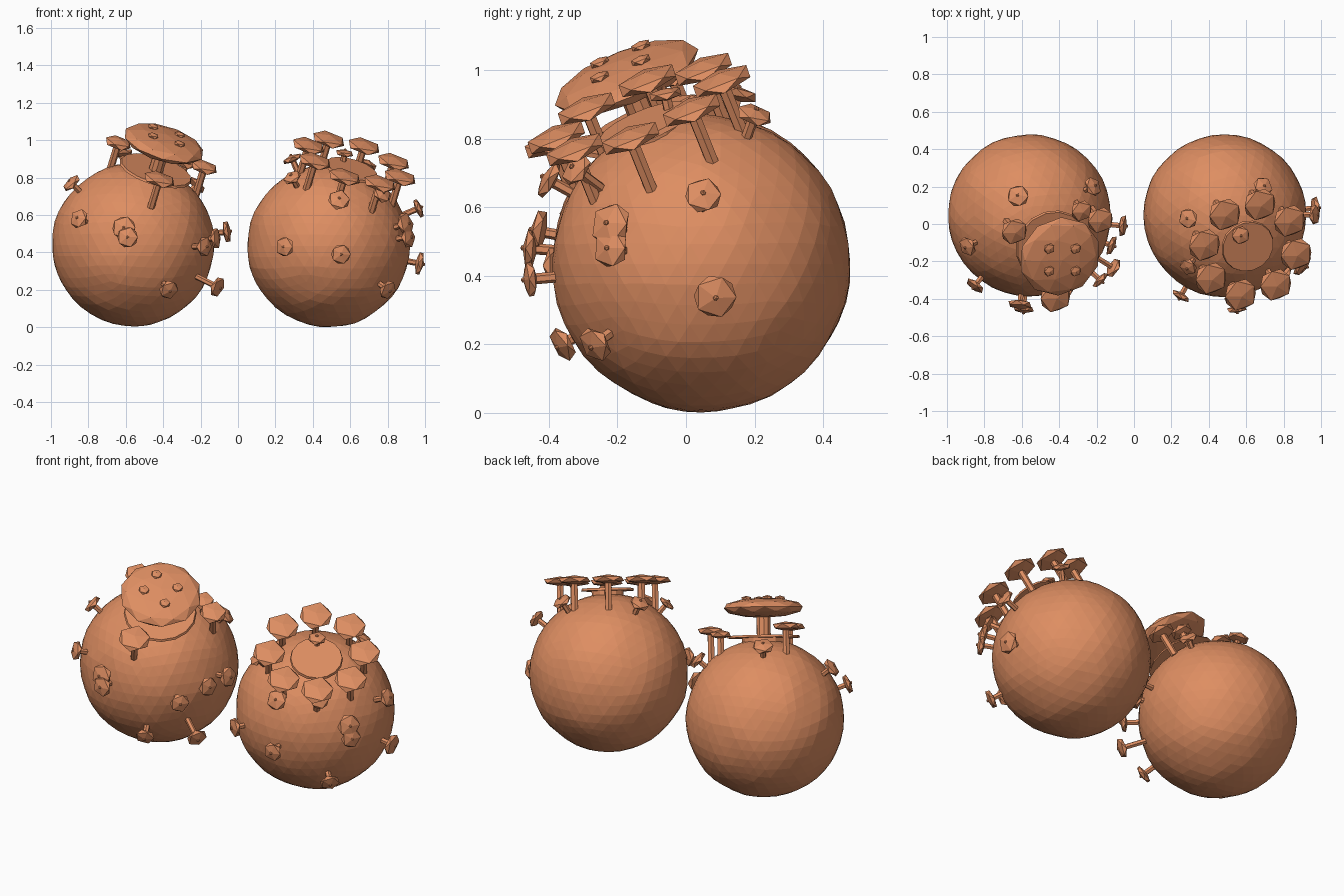
import bpy, bmesh, math
from mathutils import Vector, Matrix, noise

if "Cube" in bpy.data.objects:
    bpy.data.objects.remove(bpy.data.objects["Cube"])

clay = bpy.data.materials.new("terracotta")
clay.diffuse_color = (0.73, 0.27, 0.122, 1)
clay.use_nodes = True
clay.node_tree.nodes["Principled BSDF"].inputs["Base Color"].default_value = clay.diffuse_color

AXIS = Vector((0.27, -0.36, 0.89)).normalized()   # shared tilt of both crowns
LEFT = Vector((-0.56, 0.045, 0.44))
RIGHT = Vector((0.485, 0.045, 0.435))
RADIUS = 0.435


def finish(name, bm):
    mesh = bpy.data.meshes.new(name)
    bm.to_mesh(mesh)
    bm.free()
    mesh.materials.append(clay)
    obj = bpy.data.objects.new(name, mesh)
    bpy.context.collection.objects.link(obj)


def frame(point, normal):
    return Matrix.Translation(point) @ normal.to_track_quat('Z', 'Y').to_matrix().to_4x4()


def add_cap(bm, point, normal, r, half, detail=1):
    # flattened icosahedron
    m = frame(point, normal) @ Matrix.Diagonal((r, r, half, 1))
    bmesh.ops.create_icosphere(bm, subdivisions=detail, radius=1, matrix=m)


def add_rod(bm, a, b, r, sides=6):
    d = b - a
    bmesh.ops.create_cone(bm, cap_ends=True, segments=sides, radius1=r, radius2=r,
                          depth=d.length, matrix=frame((a + b) / 2, d.normalized()))


def ball(name, centre):
    bm = bmesh.new()
    bmesh.ops.create_icosphere(bm, subdivisions=4, radius=RADIUS)
    for v in bm.verts:
        v.co *= 1 + 0.016 * noise.noise(v.co * 7 + centre * 3)
        v.co += centre
    finish(name, bm)


def stud(name, centre, point, r=0.055):
    # small mushroom pointing straight out of the ball
    p = Vector(point)
    n = (p - centre).normalized()
    bm = bmesh.new()
    add_rod(bm, centre + n * (RADIUS - 0.03), p, 0.016)
    add_cap(bm, p, n, r * 1.06, r * 0.38)
    add_cap(bm, p + n * r * 0.38, n, 0.009, 0.007)
    finish(name, bm)


def petal(name, point, r):
    # flat cap on a stem parallel to the crown axis
    p = Vector(point)
    bm = bmesh.new()
    add_rod(bm, p - AXIS * 0.17, p, 0.02)
    add_cap(bm, p, AXIS, r * 1.06, 0.026)
    finish(name, bm)


def plate(name, centre, dist, r, thick):
    # thin round plate on top of a ball
    bm = bmesh.new()
    c = centre + AXIS * dist
    bmesh.ops.create_cone(bm, cap_ends=True, segments=16, radius1=r, radius2=r * 0.97,
                          depth=thick, matrix=frame(c, AXIS))
    add_rod(bm, centre + AXIS * (RADIUS - 0.05), c, r * 0.6, 12)
    finish(name, bm)


ball("left_ball", LEFT)
ball("right_ball", RIGHT)

# Left crown: plate, thick stalk, big cap with four buttons
plate("left_plate", LEFT, 0.445, 0.2, 0.012)
bm = bmesh.new()
add_rod(bm, LEFT + AXIS * 0.4, LEFT + AXIS * 0.6, 0.04, 10)
finish("big_stalk", bm)
bm = bmesh.new()
top = LEFT + AXIS * 0.605
add_cap(bm, top, AXIS, 0.225, 0.055, 2)
finish("big_cap", bm)
for sx in (-0.07, 0.07):
    for sy in (-0.06, 0.06):
        off = Vector((sx, sy, 0))
        off.z = -(AXIS.x * sx + AXIS.y * sy) / AXIS.z
        bm = bmesh.new()
        p = top + off + AXIS * 0.052
        add_rod(bm, p - AXIS * 0.03, p, 0.012)
        add_cap(bm, p, AXIS, 0.032, 0.014)
        finish("cap_button", bm)
for p, r in (((-0.64, -0.04, 0.985), 0.075), ((-0.28, 0.07, 0.88), 0.06),
             ((-0.18, 0.02, 0.855), 0.075), ((-0.42, -0.39, 0.79), 0.09)):
    petal("left_petal", p, r)

# Right crown: plate inside a ring of eight caps
plate("right_plate", RIGHT, 0.455, 0.145, 0.014)
stud("plate_stud", RIGHT, (0.57, -0.06, 0.93), 0.05)
side = Vector((1, 0, 0)).cross(AXIS).normalized()
across = AXIS.cross(side)
for i in range(8):
    t = math.radians(45 * i + 12)
    petal("right_petal", RIGHT + AXIS * 0.505
          + (across * math.cos(t) + side * math.sin(t)) * 0.26, 0.093)

# Scattered studs
for p, r in (((-0.89, -0.12, 0.77), 0.055), ((-0.85, -0.33, 0.58), 0.055),
             ((-0.61, -0.43, 0.53), 0.066), ((-0.59, -0.455, 0.48), 0.058),
             ((-0.37, -0.36, 0.20), 0.055), ((-0.11, -0.235, 0.215), 0.057),
             ((-0.18, -0.30, 0.43), 0.055), ((-0.12, -0.115, 0.475), 0.057),
             ((-0.06, -0.01, 0.51), 0.06), ((-0.62, 0.15, 0.93), 0.06),
             ((-0.22, 0.20, 0.76), 0.055)):
    stud("left_stud", LEFT, p, r)
for p, r in (((0.25, -0.385, 0.43), 0.055), ((0.55, -0.455, 0.39), 0.055),
             ((0.54, -0.40, 0.68), 0.06), ((0.80, -0.265, 0.20), 0.055),
             ((0.97, 0.085, 0.34), 0.065), ((0.965, 0.05, 0.635), 0.055),
             ((0.895, -0.22, 0.55), 0.066), ((0.91, -0.22, 0.48), 0.058),
             ((0.29, 0.03, 0.90), 0.055), ((0.29, -0.23, 0.80), 0.05),
             ((0.69, 0.20, 0.87), 0.055), ((0.77, -0.32, 0.71), 0.052)):
    stud("right_stud", RIGHT, p, r)
